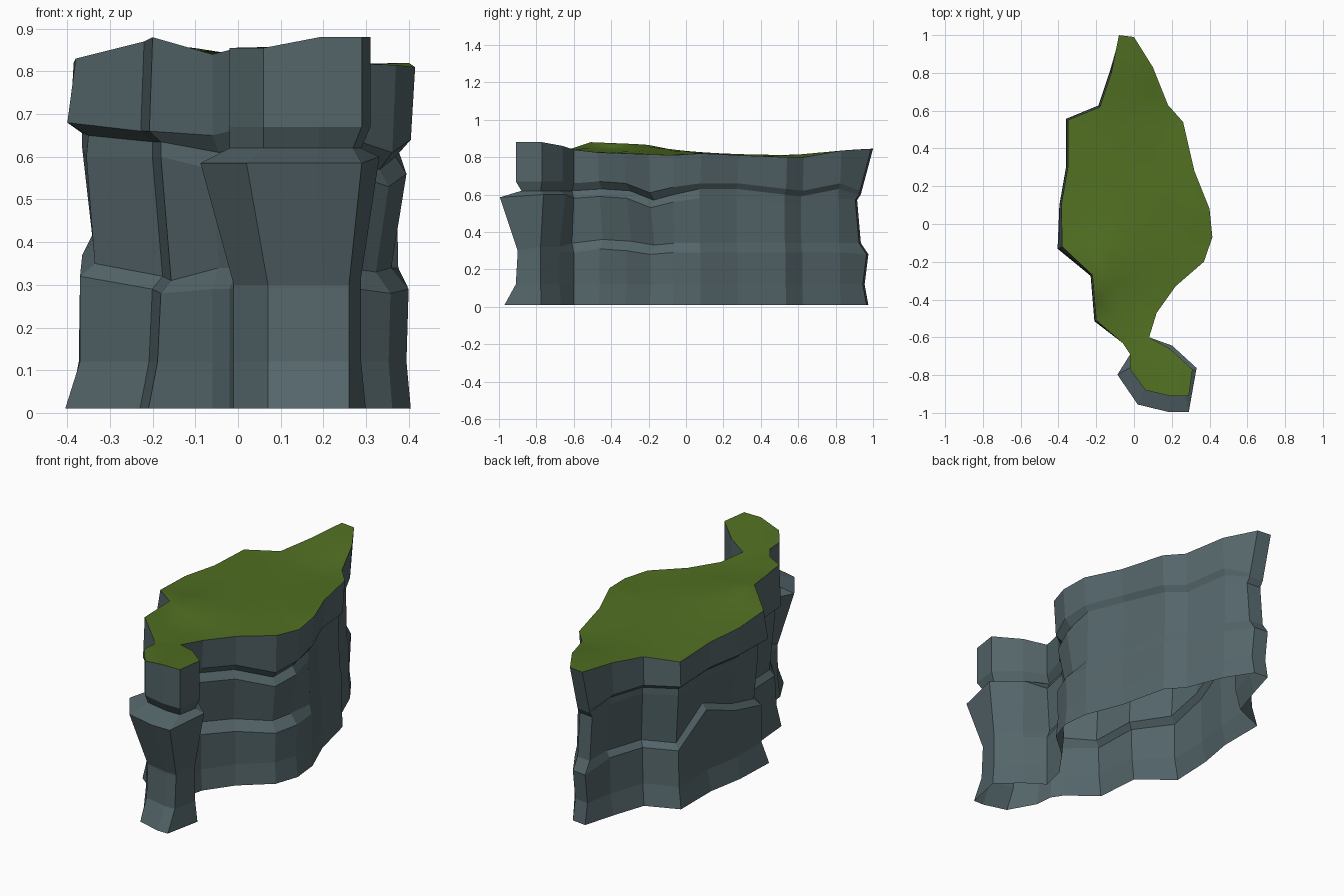
import bpy
import math
from mathutils import Vector
from mathutils.geometry import delaunay_2d_cdt

if "Cube" in bpy.data.objects:
    bpy.data.objects.remove(bpy.data.objects["Cube"])

def material(name, rgb):
    m = bpy.data.materials.new(name)
    m.diffuse_color = (*rgb, 1)
    m.use_nodes = True
    m.node_tree.nodes["Principled BSDF"].inputs["Base Color"].default_value = m.diffuse_color
    return m

def add_object(name, verts, faces, mat, smooth=False):
    me = bpy.data.meshes.new(name)
    me.from_pydata(verts, [], faces)
    me.materials.append(mat)
    for p in me.polygons:
        p.use_smooth = smooth
    ob = bpy.data.objects.new(name, me)
    bpy.context.collection.objects.link(ob)
    return ob

rock_grey = material("rock grey", (0.088, 0.130, 0.141))
grass_green = material("grass green", (0.082, 0.160, 0.016))

# Wall profiles: (height, outward offset) from lip down to base
PROFILES = {
    # far tip
    "T": [(.62, -.06), (.60, -.065), (.57, -.085), (.34, -.065), (.28, -.025), (.12, -.045), (.01, -.025)],
    # right side, back and front halves
    "B": [(.66, -.01), (.63, -.03), (.58, -.03), (.34, -.025), (.29, -.015), (.12, -.015), (.01, -.01)],
    "F": [(.66, -.01), (.62, -.045), (.58, -.02), (.34, -.055), (.29, -.015), (.12, -.02), (.01, -.01)],
    # left side: flared front corner and plainer rest
    "L": [(.67, .02), (.64, -.03), (.59, -.025), (.35, -.045), (.32, -.01), (.12, -.01), (.01, .025)],
    "M": [(.66, .008), (.635, -.02), (.60, -.02), (.34, -.045), (.31, -.02), (.12, -.012), (.01, .01)],
    # sea stack front and flank, and its neck
    "S": [(.67, .0), (.62, -.03), (.585, .085), (.30, -.01), (.29, -.01), (.12, .0), (.01, .06)],
    "E": [(.67, .0), (.62, -.02), (.60, .02), (.32, -.02), (.29, -.02), (.12, -.02), (.01, -.01)],
    "N": [(.66, .0), (.62, -.02), (.58, .0), (.34, -.02), (.29, .0), (.12, .0), (.01, .0)],
}

# Clifftop rim, clockwise from the far tip: x, y, top z, upper and lower ledge shift, profile
RIM = [
    (-.08, 1.0, .845, 0, 0, "T"), (0, .99, .845, 0, 0, "T"), (.10, .83, .835, 0, 0, "B"),
    (.18, .63, .80, -.04, 0, "B"), (.26, .54, .80, -.03, 0, "B"), (.32, .28, .81, 0, 0, "B"),
    (.40, .08, .82, 0, 0, "B"), (.415, -.07, .81, -.02, 0, "F"), (.37, -.20, .815, -.05, -.01, "F"),
    (.22, -.33, .82, 0, .01, "F"), (.12, -.47, .825, .01, .02, "F"), (.08, -.60, .84, 0, 0, "N"),
    (.19, -.66, .86, 0, 0, "E"), (.31, -.77, .88, 0, 0, "E"), (.29, -.91, .88, 0, 0, "S"),
    (.19, -.91, .88, 0, 0, "S"), (.06, -.88, .855, 0, 0, "S"), (-.02, -.77, .855, 0, 0, "S"),
    (-.02, -.69, .85, 0, 0, "N"), (-.06, -.63, .84, -.01, 0, "N"), (-.20, -.51, .88, 0, -.03, "M"),
    (-.22, -.27, .87, 0, -.02, "M"), (-.38, -.12, .83, .01, 0, "L"), (-.385, .1, .82, .02, .06, "M"),
    (-.35, .3, .81, .02, .13, "M"), (-.35, .55, .80, .01, 0, "M"), (-.18, .62, .81, 0, 0, "M"),
    (-.12, .80, .83, 0, 0, "M"),
]
n = len(RIM)
flat = [Vector(p[:2]) for p in RIM]

def outward(i):
    """Mitred outward direction at a rim point (clockwise outline)."""
    a = (flat[i] - flat[i - 1]).normalized()
    b = (flat[(i + 1) % n] - flat[i]).normalized()
    na, nb = Vector((-a.y, a.x)), Vector((-b.y, b.x))
    m = (na + nb).normalized()
    return m / max(m.dot(na), .75)

# Rock walls: rim ring plus seven stepped rings, open underneath
rings = [[p[:3] for p in RIM]]
for k in range(7):
    ring = []
    for i, (x, y, top, up, low, prof) in enumerate(RIM):
        z, off = PROFILES[prof][k]
        z += up if k < 3 else low if k < 5 else 0
        d = outward(i) * off
        if prof == "T":  # the tip only steps back, keeping its width
            d = Vector((0, off))
        if prof == "S":  # the stack leans forward and narrows at the waist
            d.x = min(d.x, 0) * .8 if k < 3 else -.03 if x > .25 else .01
        ring.append((x + d.x, max(y + d.y, -1), z))
    rings.append(ring)
verts = [v for r in rings for v in r]
faces = [(k * n + i, k * n + (i + 1) % n, (k + 1) * n + (i + 1) % n, (k + 1) * n + i)
         for k in range(7) for i in range(n)]
add_object("cliff_walls", verts, faces, rock_grey)

# Grass top: triangulated rim with interior points following the rim heights
def ground(p):
    total = weight = 0
    for q, r in zip(flat, RIM):
        w = 1 / ((p - q).length_squared + 1e-9) ** 1.5
        total += w * r[2]
        weight += w
    return total / weight

def hollow(p):
    """Shallow dip near the neck."""
    return .02 * math.exp(-(p - Vector((-.08, -.4))).length_squared / .02)

inner = [Vector((-.4 + .1 * i, -.9 + .1 * j)) for i in range(9) for j in range(19)]
inner = [p for p in inner if min((p - q).length for q in flat) > .06]
edges = [(i, (i + 1) % n) for i in range(n)]
pts, _, tris, *_ = delaunay_2d_cdt(flat + inner, edges, [], 1, 1e-5)

def on_rim(p):
    return min((p - q).length for q in flat) < .01

def ccw(t):
    a, b, c = (pts[i] for i in t)
    return tuple(t) if (b - a).cross(c - a) > 0 else tuple(t[::-1])

add_object("grass_top",
           [(p.x, p.y, ground(p) - (0 if on_rim(p) else hollow(p))) for p in pts],
           [ccw(t) for t in tris], grass_green, smooth=True)
